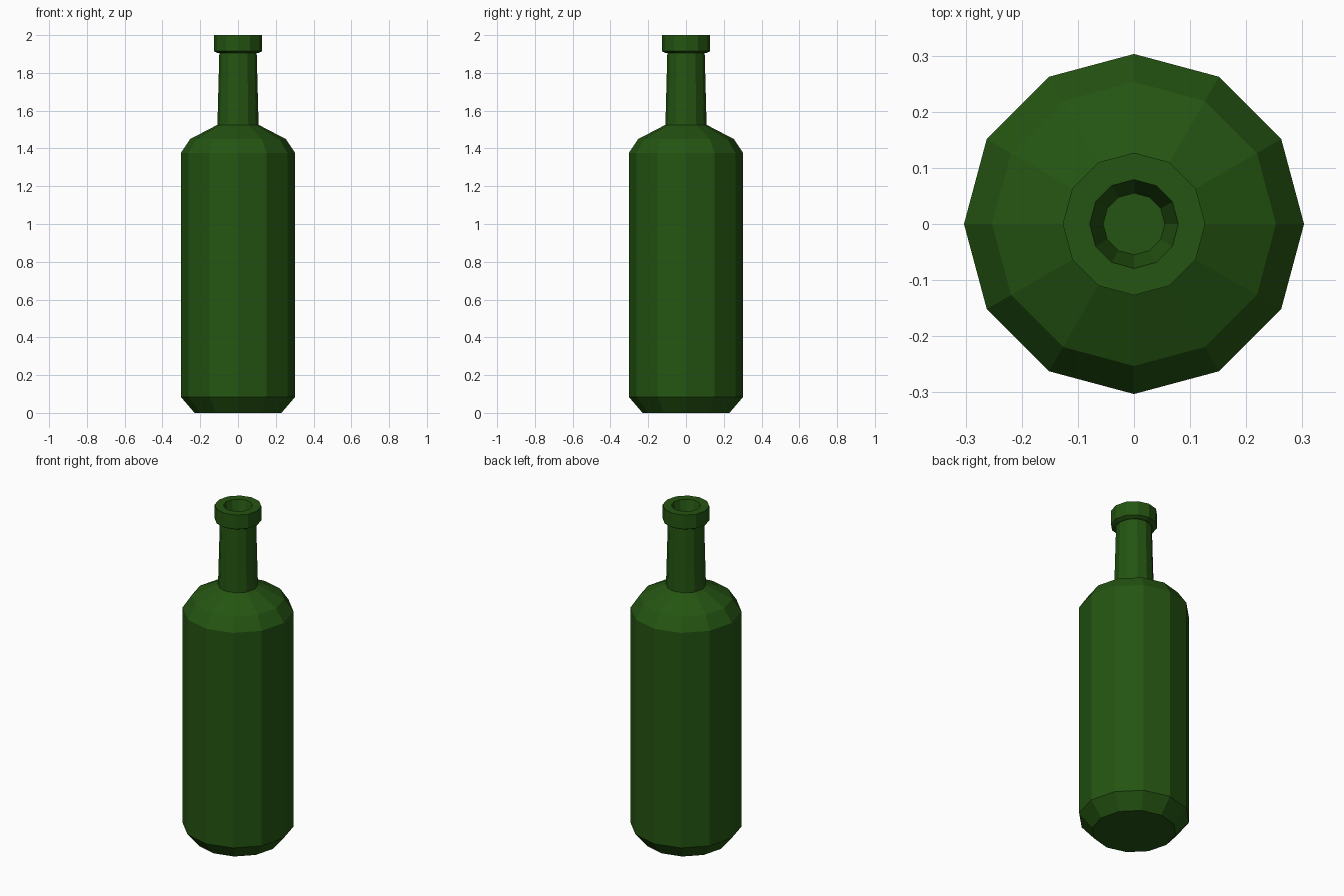
import bpy, bmesh
from math import cos, sin, tau

if "Cube" in bpy.data.objects:
    bpy.data.objects.remove(bpy.data.objects["Cube"])

SIDES = 12

glass = bpy.data.materials.new("green_glass")
glass.diffuse_color = (0.018, 0.09, 0.006, 1)
glass.use_nodes = True
glass.node_tree.nodes["Principled BSDF"].inputs["Base Color"].default_value = glass.diffuse_color

# Profile (radius, height) from the base up, over the lip and into the mouth
profile = [
    (0.23, 0.0), (0.303, 0.085),            # chamfered base
    (0.303, 1.375), (0.253, 1.45),          # body and shoulder
    (0.109, 1.525), (0.099, 1.905),         # neck
    (0.108, 1.905), (0.127, 1.915),         # underside of lip
    (0.127, 2.0), (0.079, 2.0),             # lip
    (0.055, 1.90),                          # mouth recess
]

bm = bmesh.new()
rings = [[bm.verts.new((r * cos(tau * i / SIDES), r * sin(tau * i / SIDES), z))
          for i in range(SIDES)] for r, z in profile]
for low, high in zip(rings, rings[1:]):
    for i in range(SIDES):
        j = (i + 1) % SIDES
        bm.faces.new((low[i], low[j], high[j], high[i]))

# Base and mouth floor
bm.faces.new(rings[0][::-1])
bm.faces.new(rings[-1])
bmesh.ops.recalc_face_normals(bm, faces=bm.faces)

mesh = bpy.data.meshes.new("bottle")
bm.to_mesh(mesh)
bm.free()
mesh.materials.append(glass)
bottle = bpy.data.objects.new("bottle", mesh)
bpy.context.collection.objects.link(bottle)
